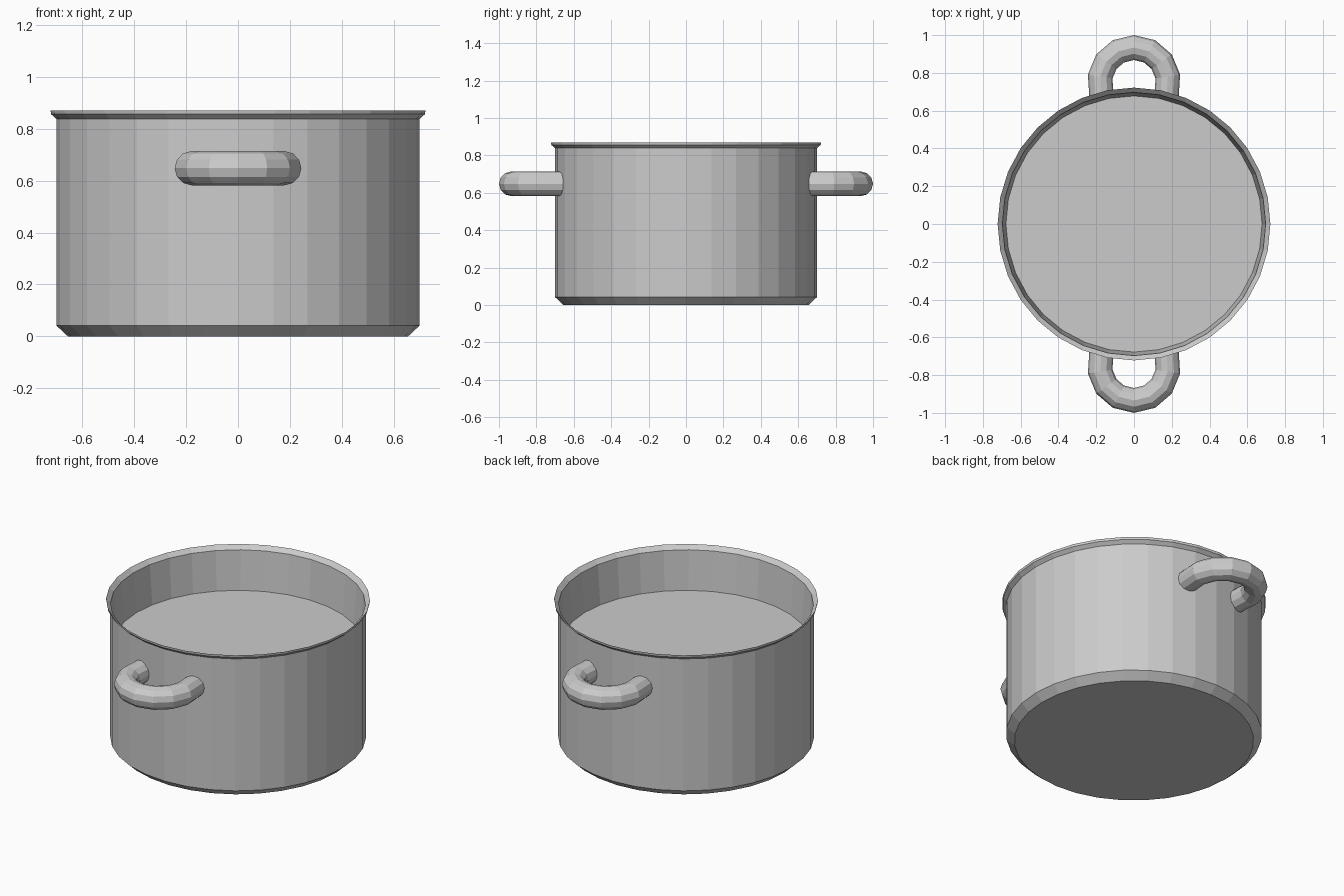
import bpy, bmesh, math

SIDES = 32

cube = bpy.data.objects.get("Cube")
if cube:
    bpy.data.objects.remove(cube, do_unlink=True)

metal = bpy.data.materials.new("brushed grey metal")
metal.use_nodes = True
grey = (0.6, 0.6, 0.6, 1)
metal.diffuse_color = grey
metal.node_tree.nodes["Principled BSDF"].inputs["Base Color"].default_value = grey


def finish(name, bm):
    bmesh.ops.recalc_face_normals(bm, faces=bm.faces)
    mesh = bpy.data.meshes.new(name)
    bm.to_mesh(mesh)
    bm.free()
    mesh.materials.append(metal)
    obj = bpy.data.objects.new(name, mesh)
    bpy.context.collection.objects.link(obj)
    return obj


def bridge(bm, rings):
    for a, b in zip(rings, rings[1:]):
        n = len(a)
        for i in range(n):
            j = (i + 1) % n
            bm.faces.new((a[i], a[j], b[j], b[i]))
    bm.faces.new(rings[0])
    bm.faces.new(rings[-1])


# Pot: one closed profile from the underside, over the rim, to the inner floor
profile = [(0.655, 0), (0.7, 0.042), (0.7, 0.838), (0.72, 0.856),
           (0.722, 0.87), (0.697, 0.846), (0.678, 0.61)]
bm = bmesh.new()
rings = []
for r, z in profile:
    rings.append([bm.verts.new((r * math.cos(math.tau * i / SIDES),
                                r * math.sin(math.tau * i / SIDES), z))
                  for i in range(SIDES)])
bridge(bm, rings)
finish("pot_body", bm)


# Handles: bent tubes whose ends are trimmed inside the wall
def handle(name, side):
    major, minor, centre, height = 0.181, 0.066, 0.753, 0.648
    steps, tube = 8, 12
    bm = bmesh.new()
    rings = []
    for s in range(steps + 1):
        a = math.radians(-18 + 216 * s / steps)
        ring = []
        for t in range(tube):
            b = math.tau * t / tube
            d = major + minor * math.cos(b)
            x, y = d * math.cos(a), centre + d * math.sin(a)
            if s in (0, steps):
                y = math.sqrt(0.688 ** 2 - x * x)
            ring.append(bm.verts.new((side * x, side * y, height + minor * math.sin(b))))
        rings.append(ring)
    bridge(bm, rings)
    finish(name, bm)


handle("front_handle", -1)
handle("back_handle", 1)
